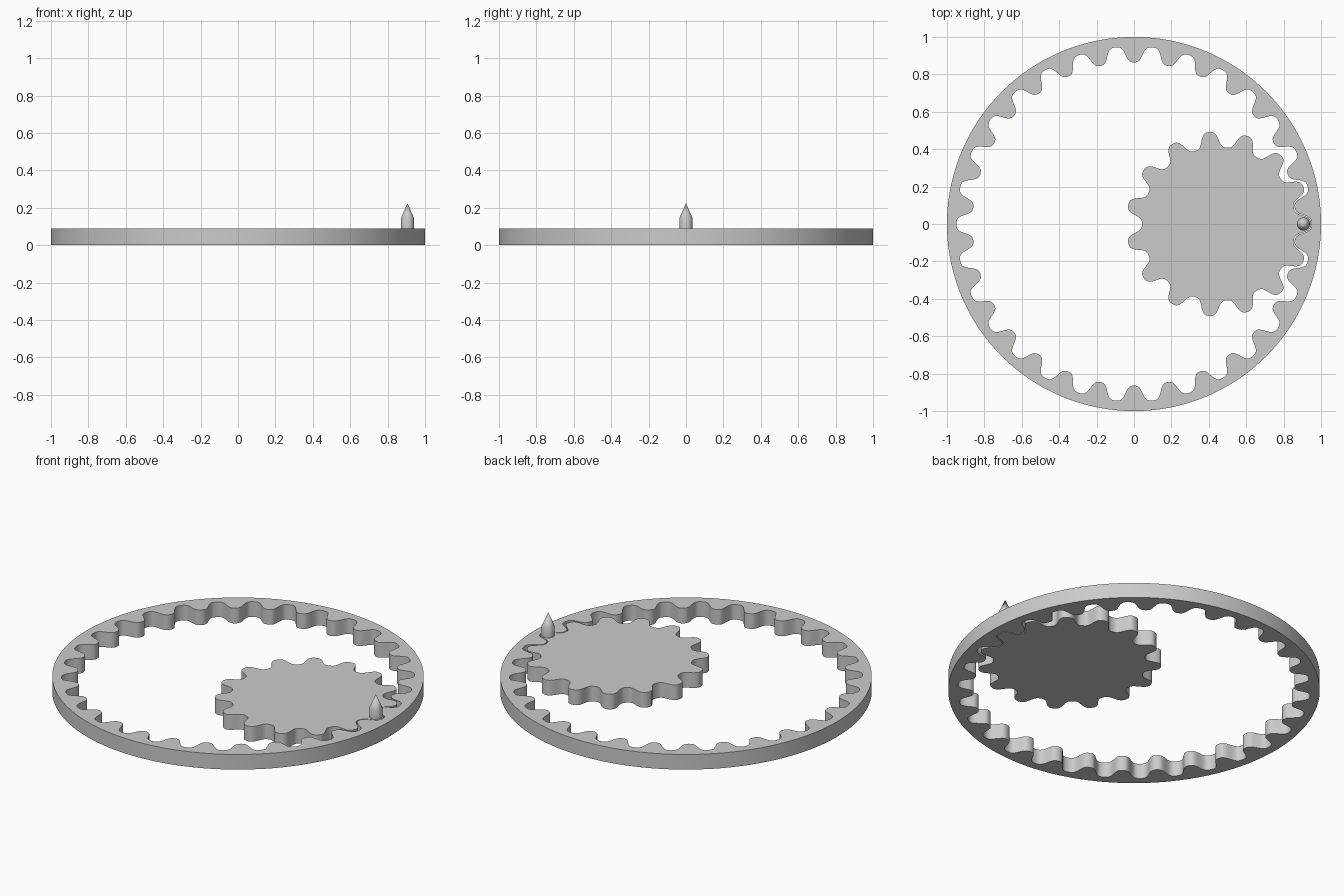
import bpy, bmesh
from math import pi, cos, sin, tanh

if "Cube" in bpy.data.objects:
    bpy.data.objects.remove(bpy.data.objects["Cube"])

H = 0.09          # plate thickness
RING_TEETH, GEAR_TEETH = 30, 15
PITCH = 0.906     # ring pitch radius; the gear's is half of this


def wave_outline(pitch, amp, teeth, bias, cx=0.0, per=24, k=1.6):
    """Closed rounded-tooth outline, with a crest at angle 0."""
    n = teeth * per
    pts = []
    for i in range(n):
        a = 2 * pi * i / n
        r = pitch + amp * tanh(k * (cos(teeth * a) + bias)) / tanh(k)
        pts.append((cx + r * cos(a), r * sin(a)))
    return pts


def finish(name, bm):
    bmesh.ops.recalc_face_normals(bm, faces=bm.faces)
    me = bpy.data.meshes.new(name)
    bm.to_mesh(me)
    bm.free()
    ob = bpy.data.objects.new(name, me)
    bpy.context.collection.objects.link(ob)
    bpy.ops.object.select_all(action='DESELECT')
    bpy.context.view_layer.objects.active = ob
    ob.select_set(True)
    bpy.ops.object.shade_smooth_by_angle(angle=0.6)
    return ob


# Internal-toothed ring: quads between the toothed inner edge and round outer edge
inner = wave_outline(PITCH, 0.043, RING_TEETH, 0.05)
n = len(inner)
outer = [(cos(2 * pi * i / n), sin(2 * pi * i / n)) for i in range(n)]
bm = bmesh.new()
loops = [[bm.verts.new((x, y, z)) for x, y in pts]
         for pts, z in ((inner, 0), (outer, 0), (outer, H), (inner, H))]
for a, b in zip(loops, loops[1:] + loops[:1]):
    for i in range(n):
        j = (i + 1) % n
        bm.faces.new((a[i], a[j], b[j], b[i]))
finish("toothed_ring", bm)

# Small gear: extruded outline rolling inside the ring
bm = bmesh.new()
pts = wave_outline(PITCH / 2, 0.042, GEAR_TEETH, -0.06, cx=PITCH / 2)
lo = [bm.verts.new((x, y, 0)) for x, y in pts]
hi = [bm.verts.new((x, y, H)) for x, y in pts]
m = len(pts)
bm.faces.new(lo)
bm.faces.new(hi)
for i in range(m):
    j = (i + 1) % m
    bm.faces.new((lo[i], lo[j], hi[j], hi[i]))
finish("rolling_gear", bm)

# Pointed marker pin standing on the gear tooth
bm = bmesh.new()
S = 32
rings = [[bm.verts.new((PITCH + 0.035 * cos(2 * pi * i / S), 0.035 * sin(2 * pi * i / S), z))
          for i in range(S)] for z in (H, 0.145)]
tip = bm.verts.new((PITCH, 0, 0.225))
bm.faces.new(rings[0])
for i in range(S):
    j = (i + 1) % S
    bm.faces.new((rings[0][i], rings[0][j], rings[1][j], rings[1][i]))
    bm.faces.new((rings[1][i], rings[1][j], tip))
finish("marker_pin", bm)
